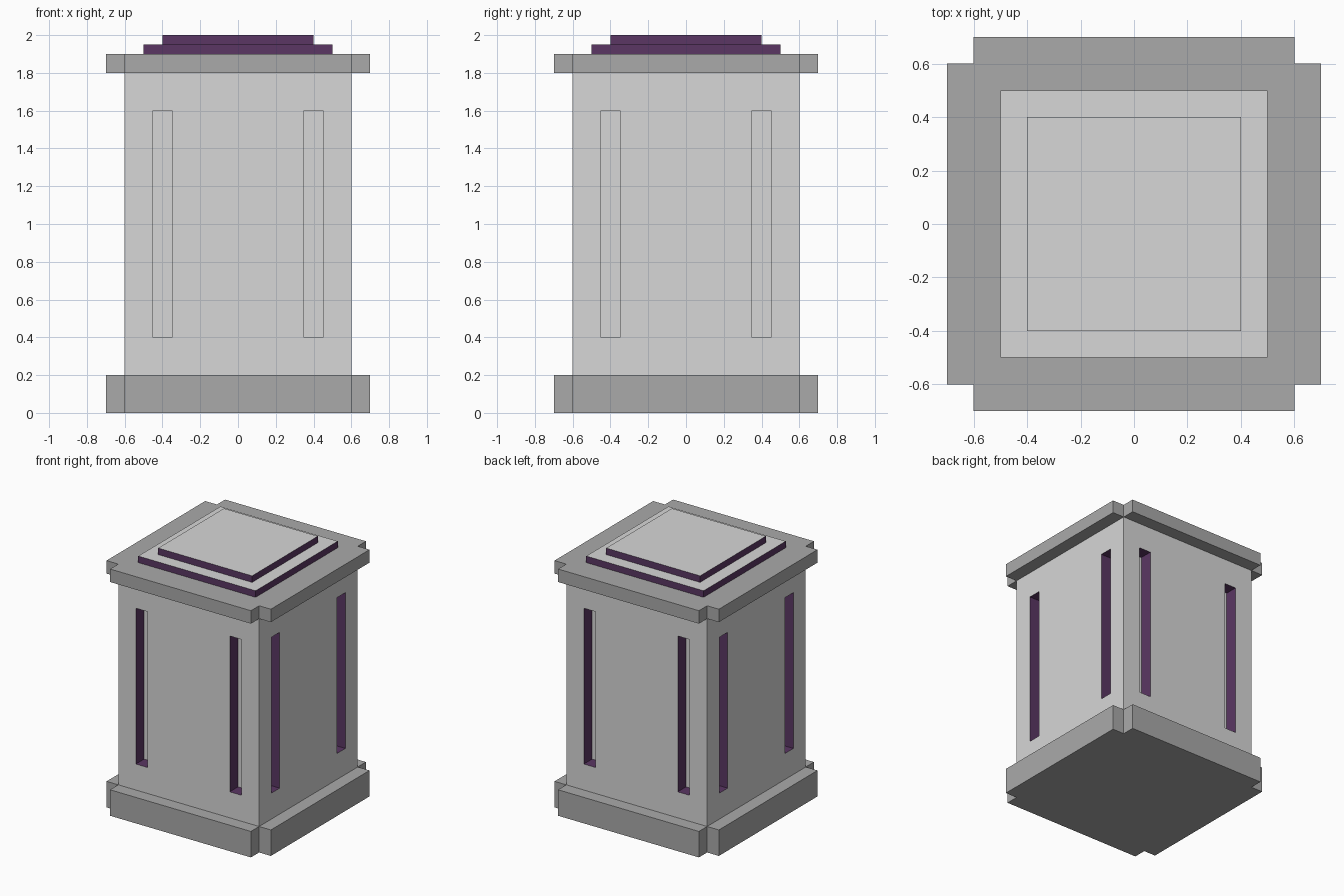
import bpy
import bmesh
from mathutils import Matrix, Vector

cube = bpy.data.objects.get("Cube")
if cube:
    bpy.data.objects.remove(cube, do_unlink=True)


def make_material(name, rgb):
    mat = bpy.data.materials.new(name)
    mat.use_nodes = True
    color = (*rgb, 1)
    mat.diffuse_color = color
    mat.node_tree.nodes["Principled BSDF"].inputs["Base Color"].default_value = color
    return mat


light_stone = make_material("light grey stone", (0.68, 0.68, 0.68))
trim_stone = make_material("mid grey stone", (0.40, 0.40, 0.40))
purple = make_material("dark purple", (0.103, 0.037, 0.125))


def finish(bm, name, materials):
    mesh = bpy.data.meshes.new(name)
    bm.to_mesh(mesh)
    bm.free()
    for mat in materials:
        mesh.materials.append(mat)
    obj = bpy.data.objects.new(name, mesh)
    bpy.context.collection.objects.link(obj)
    return obj


def box(half, z0, z1):
    bm = bmesh.new()
    size = Matrix.Diagonal((2 * half, 2 * half, z1 - z0, 1))
    bmesh.ops.create_cube(bm, size=1, matrix=Matrix.Translation((0, 0, (z0 + z1) / 2)) @ size)
    return bm


# Square slab with notched corners, for the base and the cornice
def notched_slab(name, z0, z1, outer=0.7, inner=0.6):
    bm = bmesh.new()
    corner = [(outer, inner), (inner, inner), (inner, outer)]
    points = []
    for turn in range(4):
        for x, y in corner:
            for _ in range(turn):
                x, y = -y, x
            points.append(bm.verts.new((x, y, z0)))
    face = bm.faces.new(points)
    result = bmesh.ops.extrude_face_region(bm, geom=[face], use_keep_orig=True)
    top = [v for v in result["geom"] if isinstance(v, bmesh.types.BMVert)]
    bmesh.ops.translate(bm, verts=top, vec=(0, 0, z1 - z0))
    bmesh.ops.recalc_face_normals(bm, faces=bm.faces)
    return finish(bm, name, [trim_stone])


# Body: each side has two tall recessed slots with purple walls
def slotted_body():
    bm = box(0.6, 0.2, 1.8)
    cuts = [(axis, at) for axis in (0, 1) for at in (-0.45, -0.35, 0.35, 0.45)]
    cuts += [(2, 0.4), (2, 1.6)]
    for axis, at in cuts:
        normal = Vector((0, 0, 0))
        normal[axis] = 1
        bmesh.ops.bisect_plane(bm, geom=bm.verts[:] + bm.edges[:] + bm.faces[:],
                               plane_co=normal * at, plane_no=normal)
    bm.normal_update()
    # The ends are covered by the slabs
    ends = [f for f in bm.faces if abs(f.normal.z) > 0.9]
    bmesh.ops.delete(bm, geom=ends, context='FACES')
    slots = []
    for f in bm.faces:
        c = f.calc_center_median()
        across = min(abs(c.x), abs(c.y))
        if 0.35 < across < 0.45 and 0.4 < c.z < 1.6:
            slots.append(f)
    walls = bmesh.ops.inset_individual(bm, faces=slots, thickness=0, depth=-0.1)["faces"]
    for f in walls:
        f.material_index = 1
    return finish(bm, "body", [light_stone, purple])


# Cap step: light top, purple sides
def cap_step(name, half, z0, z1):
    bm = box(half, z0, z1)
    bm.normal_update()
    for f in bm.faces:
        f.material_index = 0 if f.normal.z > 0.9 else 1
    return finish(bm, name, [light_stone, purple])


notched_slab("base", 0, 0.2)
slotted_body()
notched_slab("cornice", 1.8, 1.9)
cap_step("lower_cap_step", 0.5, 1.9, 1.95)
cap_step("upper_cap_step", 0.4, 1.95, 2.0)
